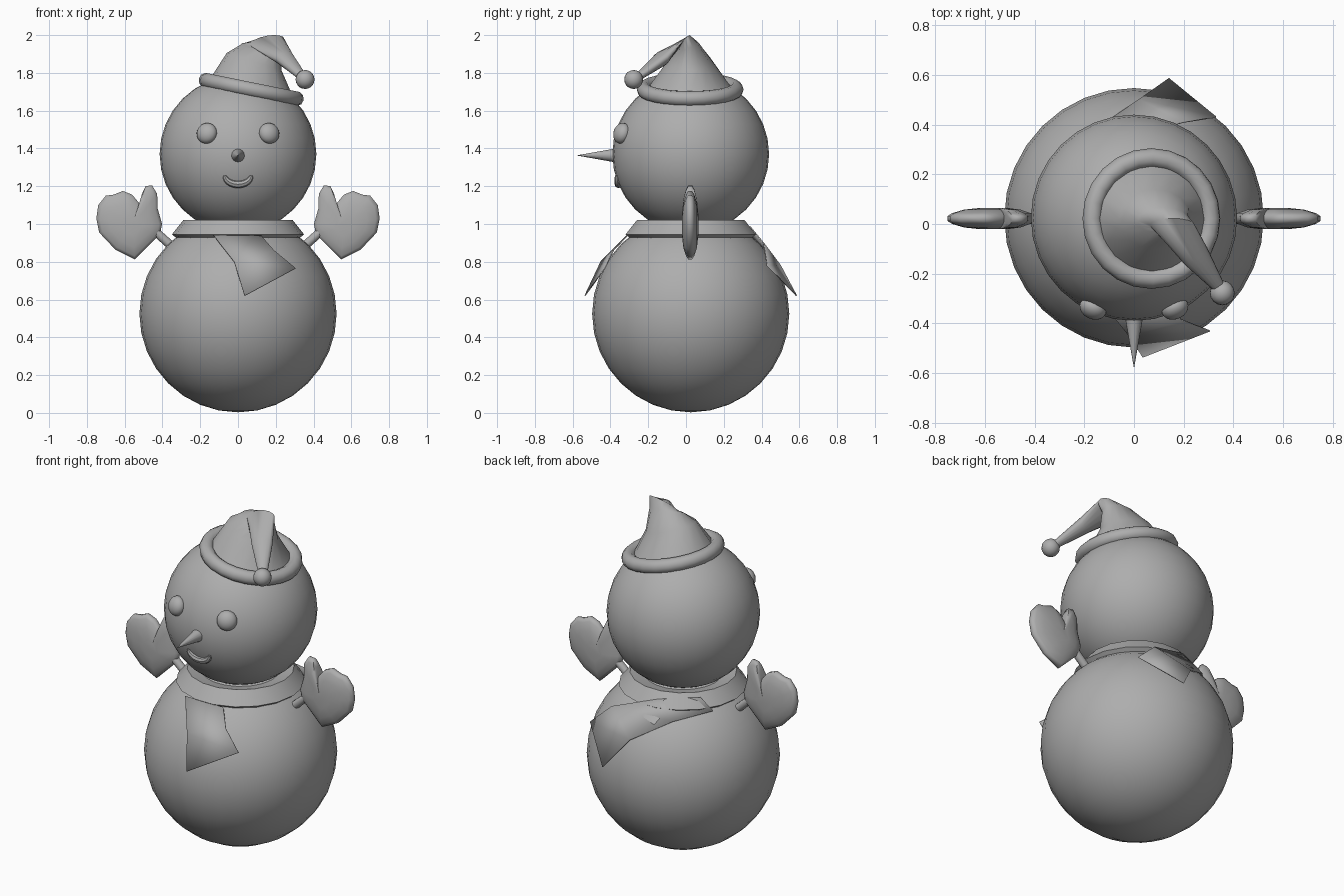
import bpy, bmesh, math
from mathutils import Vector

old = bpy.data.objects.get("Cube")
if old:
    bpy.data.objects.remove(old, do_unlink=True)

grey = bpy.data.materials.new("plain_grey")
grey.use_nodes = True
COLOUR = (0.42, 0.42, 0.42, 1)
grey.diffuse_color = COLOUR
grey.node_tree.nodes["Principled BSDF"].inputs["Base Color"].default_value = COLOUR

MID = 0.025  # depth of the body axis


def finish(ob, name, angle=40):
    ob.name = name
    ob.data.materials.clear()
    ob.data.materials.append(grey)
    bpy.ops.object.select_all(action='DESELECT')
    ob.select_set(True)
    bpy.context.view_layer.objects.active = ob
    bpy.ops.object.shade_smooth_by_angle(angle=math.radians(angle))
    return ob


def from_bmesh(bm, name, angle=40):
    bmesh.ops.recalc_face_normals(bm, faces=bm.faces)
    me = bpy.data.meshes.new(name)
    bm.to_mesh(me)
    bm.free()
    ob = bpy.data.objects.new(name, me)
    bpy.context.collection.objects.link(ob)
    return finish(ob, name, angle)


def ball(name, loc, r, seg=32, rings=16):
    bpy.ops.mesh.primitive_uv_sphere_add(segments=seg, ring_count=rings, radius=r, location=loc)
    return finish(bpy.context.object, name)


def loft(name, rings, cap=True, angle=40):
    """Skin a list of closed rings with equal point counts."""
    bm = bmesh.new()
    rows = [[bm.verts.new(p) for p in ring] for ring in rings]
    n = len(rows[0])
    for a, b in zip(rows, rows[1:]):
        for i in range(n):
            j = (i + 1) % n
            bm.faces.new((a[i], a[j], b[j], b[i]))
    if cap:
        bm.faces.new(rows[0])
        bm.faces.new(rows[-1])
    return from_bmesh(bm, name, angle)


def ellipse(c, u, v, n=16):
    c, u, v = Vector(c), Vector(u), Vector(v)
    return [c + u * math.cos(t) + v * math.sin(t)
            for t in (2 * math.pi * i / n for i in range(n))]


def rod(name, a, b, r1, r2, seg=12):
    a, b = Vector(a), Vector(b)
    d = b - a
    bpy.ops.mesh.primitive_cone_add(vertices=seg, radius1=r1, radius2=r2,
                                    depth=d.length, location=(a + b) / 2)
    ob = bpy.context.object
    ob.rotation_euler = d.to_track_quat('Z', 'Y').to_euler()
    return finish(ob, name)


def cloth(name, rows):
    """Thin strip of fabric running through pairs of edge points."""
    bm = bmesh.new()
    pts = [[bm.verts.new(p) for p in row] for row in rows]
    for a, b in zip(pts, pts[1:]):
        bm.faces.new((a[0], a[1], b[1], b[0]))
    ob = from_bmesh(bm, name)
    mod = ob.modifiers.new("thickness", 'SOLIDIFY')
    mod.thickness = 0.006
    mod.offset = 0
    return ob


# Snow balls
HEAD = Vector((0, MID, 1.37))
HEAD_R = 0.415
ball("body", (0, MID, 0.525), 0.522)
ball("head", HEAD, HEAD_R)


def on_head(x, z, lift=0.0):
    d = Vector((x, 0, z - HEAD.z))
    d.y = -math.sqrt(HEAD_R ** 2 - d.x ** 2 - d.z ** 2)
    return HEAD + d.normalized() * (HEAD_R + lift)


# Face
for side, label in ((1, "left"), (-1, "right")):
    p = on_head(0.165 * side, 1.48)
    eye = ball(label + "_eye", p, 0.056, 20, 12)
    eye.scale.z = 0.75
    eye.rotation_euler = (p - HEAD).to_track_quat('Z', 'Y').to_euler()
rod("nose", (0, -0.36, 1.363), (0, -0.575, 1.363), 0.039, 0.001, 16)

smile = []
for i in range(13):
    t = math.pi * (1 + i / 12)
    out = Vector((math.cos(t), 0, math.sin(t)))
    c = on_head(0.07 * out.x, 1.258 + 0.048 * out.z)
    r = 0.007 + 0.013 * math.sin(math.pi * i / 12) ** 0.6
    smile.append(ellipse(c, out * r, (0, r, 0), 8))
loft("mouth", smile)

# Hat: tilted brim, folded cone, bobble
bpy.ops.mesh.primitive_torus_add(major_segments=24, minor_segments=10,
                                 major_radius=0.243, minor_radius=0.04,
                                 location=(0.07, 0.022, 1.712),
                                 rotation=(0, math.radians(11.5), 0))
finish(bpy.context.object, "hat_brim", 60)
loft("hat_cone", [
    ellipse((0.07, 0.02, 1.73), (0.215, 0, -0.043), (0, 0.215, 0)),
    ellipse((0.085, 0.02, 1.86), (0.145, 0, -0.045), (0, 0.12, 0)),
    ellipse((0.12, 0.012, 1.94), (0.105, 0, -0.01), (0, 0.055, 0.02)),
    ellipse((0.155, -0.005, 1.965), (0.09, 0, 0.015), (0, 0.028, 0.032)),
    ellipse((0.25, -0.13, 1.875), (0.045, 0.034, 0), (0.01, -0.01, 0.036)),
    ellipse((0.35, -0.265, 1.77), (0.018, 0.013, 0), (0.005, -0.007, 0.016)),
], angle=60)
ball("hat_bobble", (0.355, -0.277, 1.765), 0.05, 16, 10)

# Arms and mittens
OUTLINE = [(0.546, 0.813), (0.413, 0.945), (0.402, 1.0), (0.425, 1.08), (0.428, 1.16),
           (0.455, 1.205), (0.49, 1.2), (0.508, 1.16), (0.523, 1.11), (0.56, 1.155),
           (0.61, 1.175), (0.66, 1.155), (0.7, 1.15), (0.74, 1.1), (0.75, 1.03),
           (0.735, 0.955), (0.65, 0.865)]
CX, CZ, HAND_Y = 0.56, 0.99, 0.022
LAYERS = [(0.3, -0.043), (0.65, -0.036), (0.9, -0.022), (1, -0.01),
          (1, 0.01), (0.9, 0.022), (0.65, 0.036), (0.3, 0.043)]
for side, label in ((1, "left"), (-1, "right")):
    loft(label + "_mitten",
         [[(side * (CX + (x - CX) * s), HAND_Y + y, CZ + (z - CZ) * s) for x, z in OUTLINE]
          for s, y in LAYERS], angle=60)
    rod(label + "_arm", (side * 0.27, HAND_Y, 0.81), (side * 0.46, HAND_Y, 0.98), 0.023, 0.023)

# Scarf: collar and two hanging ends
loft("scarf_collar",
     [ellipse((0, MID, z), (r, 0, 0), (0, r, 0), 18)
      for r, z in ((0.2, 1.0), (0.29, 1.02), (0.35, 0.945), (0.325, 0.925))],
     cap=False, angle=30)
cloth("scarf_front_end", [
    ((-0.13, -0.31, 0.94), (0.12, -0.31, 0.94)),
    ((-0.02, -0.45, 0.8), (0.19, -0.385, 0.86)),
    ((0.035, -0.535, 0.62), (0.305, -0.43, 0.765))])
cloth("scarf_back_end", [
    ((-0.32, 0.2, 0.93), (-0.25, 0.22, 1.0)),
    ((-0.17, 0.37, 0.89), (-0.06, 0.34, 0.985)),
    ((0.02, 0.5, 0.78), (0.2, 0.41, 0.9)),
    ((0.14, 0.585, 0.62), (0.33, 0.43, 0.78))])
